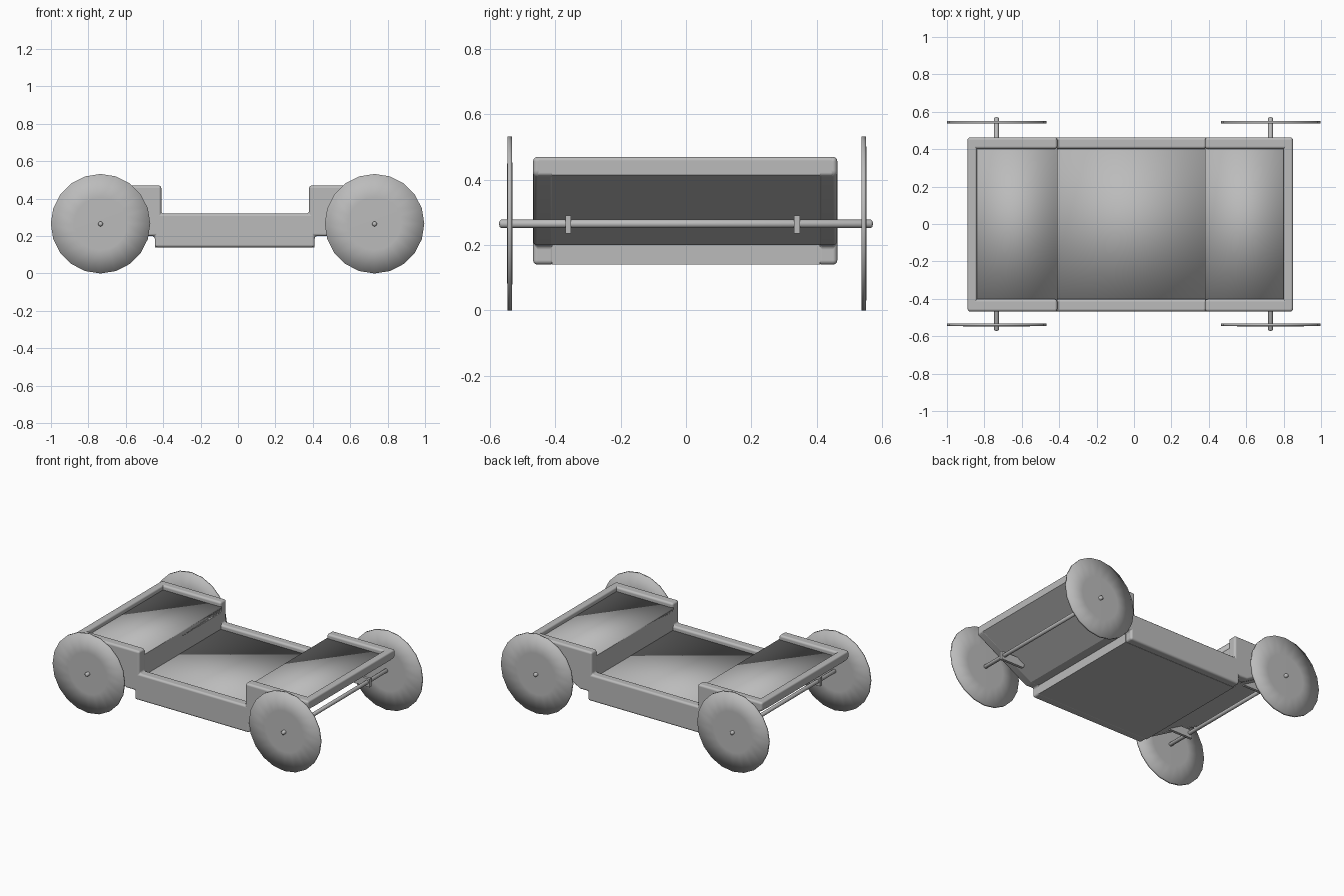
import bpy
import bmesh
import math

cube = bpy.data.objects.get("Cube")
if cube:
    bpy.data.objects.remove(cube, do_unlink=True)

grey = bpy.data.materials.new("plain_grey")
grey.use_nodes = True
colour = (0.5, 0.5, 0.5, 1)
grey.diffuse_color = colour
grey.node_tree.nodes["Principled BSDF"].inputs["Base Color"].default_value = colour


def finish(name, bm, bevel=0, smooth=True):
    bmesh.ops.recalc_face_normals(bm, faces=bm.faces)
    mesh = bpy.data.meshes.new(name)
    bm.to_mesh(mesh)
    bm.free()
    mesh.materials.append(grey)
    for p in mesh.polygons:
        p.use_smooth = smooth
    obj = bpy.data.objects.new(name, mesh)
    bpy.context.collection.objects.link(obj)
    if bevel:
        mod = obj.modifiers.new("rounded_edges", "BEVEL")
        mod.width = bevel
        mod.segments = 3
        mod.limit_method = "ANGLE"
        mod.harden_normals = True
    return obj


def extrude(name, profile, y0, y1, bevel=0, smooth=True):
    """Extrude an x-z outline from y0 to y1."""
    bm = bmesh.new()
    face = bm.faces.new([bm.verts.new((x, y0, z)) for x, z in profile])
    out = bmesh.ops.extrude_face_region(bm, geom=[face])
    verts = [g for g in out["geom"] if isinstance(g, bmesh.types.BMVert)]
    bmesh.ops.translate(bm, verts=verts, vec=(0, y1 - y0, 0))
    return finish(name, bm, bevel, smooth)


def box(name, x0, x1, y0, y1, z0, z1, bevel=0):
    return extrude(name, [(x0, z0), (x1, z0), (x1, z1), (x0, z1)], y0, y1, bevel)


def lathe(name, profile, centre, sides):
    """Spin (radius, y) points around a y-parallel axis."""
    bm = bmesh.new()
    verts = [bm.verts.new((r, y, 0)) for r, y in profile]
    edges = [bm.edges.new(pair) for pair in zip(verts, verts[1:])]
    bmesh.ops.spin(bm, geom=verts + edges, cent=(0, 0, 0), axis=(0, 1, 0),
                   angle=math.tau, steps=sides)
    bmesh.ops.remove_doubles(bm, verts=bm.verts, dist=0.0001)
    bmesh.ops.translate(bm, verts=bm.verts, vec=centre)
    return finish(name, bm)


# Body outline: sunken middle, raised ends with sloping undersides
def outline(end_top, middle_top):
    return [(-0.89, end_top), (-0.41, end_top), (-0.41, middle_top),
            (0.38, middle_top), (0.38, end_top), (0.85, end_top),
            (0.85, 0.415), (0.47, 0.2), (0.41, 0.2), (0.41, 0.14),
            (-0.445, 0.14), (-0.445, 0.2), (-0.51, 0.2), (-0.89, 0.415)]


extrude("body_hull", outline(0.43, 0.27), -0.41, 0.41, smooth=False)
for side, y0, y1 in (("right", -0.468, -0.402), ("left", 0.402, 0.463)):
    extrude(side + "_side_wall", outline(0.47, 0.32), y0, y1, 0.014)

# Softly shaded floor panels
box("middle_floor", -0.42, 0.39, -0.41, 0.41, 0.16, 0.29)
box("first_end_floor", -0.85, -0.41, -0.41, 0.41, 0.40, 0.44)
box("second_end_floor", 0.38, 0.81, -0.41, 0.41, 0.40, 0.44)

# Rims closing the two ends
box("first_end_rim", -0.89, -0.84, -0.46, 0.455, 0.41, 0.47, 0.012)
box("second_end_rim", 0.80, 0.85, -0.46, 0.455, 0.41, 0.47, 0.012)

# Axles, their brackets and the four disc wheels
axle_z = 0.265
for label, cx, s in (("first", -0.735, -1), ("second", 0.73, 1)):
    lathe(label + "_axle", [(0, -0.572), (0.009, -0.57), (0.013, -0.565),
                            (0.013, 0.565), (0.009, 0.57), (0, 0.572)],
          (cx, 0, axle_z), 12)
    for y in (-0.36, 0.34):
        tab = [(cx + s * dx, z) for dx, z in
               ((0.02, 0.235), (0.02, 0.29), (-0.17, 0.29), (-0.15, 0.235))]
        extrude(label + "_axle_bracket", tab, y - 0.009, y + 0.009, smooth=False)
    for y in (-0.539, 0.544):
        lathe(label + "_wheel", [(0, -0.008), (0.14, -0.008), (0.266, -0.007),
                                 (0.266, 0.007), (0.14, 0.008), (0, 0.008)],
              (cx, y, 0.266), 20)
